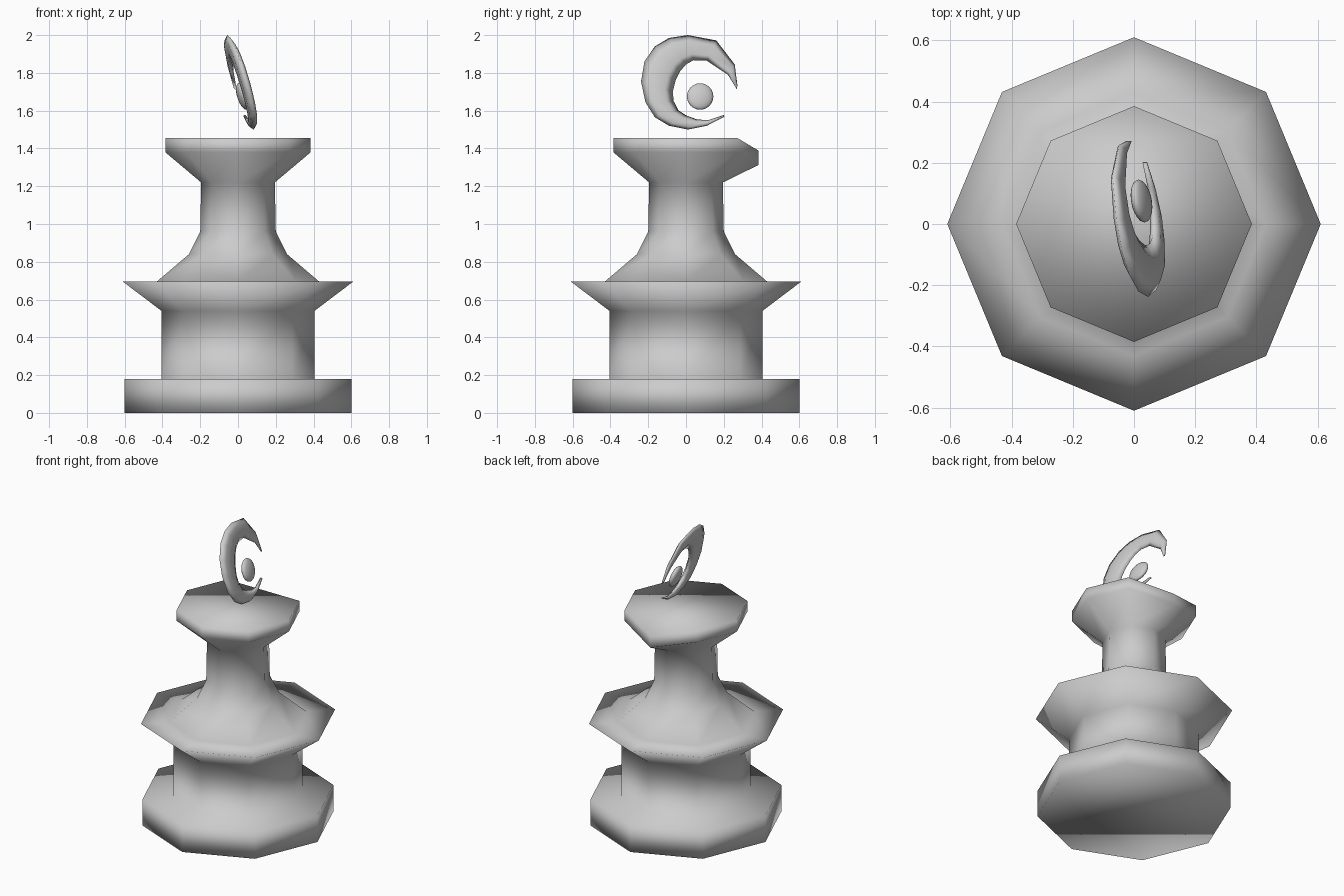
import bpy, bmesh, math
from mathutils import Vector

if "Cube" in bpy.data.objects:
    bpy.data.objects.remove(bpy.data.objects["Cube"])

SIDES = 8


def finish(name, bm):
    bmesh.ops.recalc_face_normals(bm, faces=bm.faces[:])
    mesh = bpy.data.meshes.new(name)
    bm.to_mesh(mesh)
    bm.free()
    mesh.shade_smooth()
    obj = bpy.data.objects.new(name, mesh)
    bpy.context.collection.objects.link(obj)
    return obj


def bridge(bm, a, b):
    n = len(a)
    for i in range(n):
        j = (i + 1) % n
        bm.faces.new((a[i], a[j], b[j], b[i]))


# Turned octagonal body: (radius, height) from floor to crown
profile = [(0.60, 0), (0.60, 0.18), (0.405, 0.18), (0.405, 0.54),
           (0.61, 0.695), (0.43, 0.695), (0.26, 0.84), (0.20, 0.96),
           (0.195, 1.22), (0.385, 1.38), (0.385, 1.455)]
bm = bmesh.new()
rings = []
for r, z in profile:
    rings.append([bm.verts.new((r * math.cos(math.tau * i / SIDES),
                                r * math.sin(math.tau * i / SIDES), z))
                  for i in range(SIDES)])
for a, b in zip(rings, rings[1:]):
    bridge(bm, a, b)
bm.faces.new(rings[0])

# Crown: the rear corner (index 2, +y) dips below the flat top
for ring in rings[-2:]:
    ring[2].co.z -= 0.067
top = rings[-1]
bm.faces.new(top[1:4])
bm.faces.new(top[:2] + top[3:])
finish("pedestal_body", bm)


# The emblem lies in a plane leaning to the left and turned slightly
def lean(y, z, off=0.0):
    return Vector((0.014 - 0.28 * (z - 1.75) - 0.14 * y + off, y, z))


# Crescent: outer (y, z) and inner (y, z) rim points from horn to horn
stations = [(.272, 1.735, .27, 1.712), (.258, 1.845, .222, 1.79),
            (.16, 1.972, .11, 1.865), (.01, 2.0, .04, 1.867),
            (-.09, 1.985, 0, 1.845), (-.165, 1.94, -.03, 1.81),
            (-.22, 1.86, -.055, 1.76), (-.238, 1.755, -.07, 1.70),
            (-.215, 1.645, -.065, 1.65), (-.165, 1.565, -.04, 1.602),
            (-.09, 1.52, 0, 1.575), (.01, 1.5, .06, 1.553),
            (.11, 1.52, .12, 1.55), (.203, 1.568, .20, 1.577)]
bm = bmesh.new()
sections = []
for k, (oy, oz, iy, iz) in enumerate(stations):
    t = k / (len(stations) - 1)
    thick = 0.008 + 0.018 * math.sin(math.pi * t)
    sec = []
    for i in range(6):
        a = math.tau * i / 6
        f = 0.5 - 0.5 * math.cos(a)
        sec.append(bm.verts.new(lean(oy + (iy - oy) * f, oz + (iz - oz) * f,
                                     thick * math.sin(a))))
    sections.append(sec)
for a, b in zip(sections, sections[1:]):
    bridge(bm, a, b)
bm.faces.new(sections[0])
bm.faces.new(sections[-1])
finish("crescent", bm)

# Flattened ball floating inside the crescent
bm = bmesh.new()
bmesh.ops.create_uvsphere(bm, u_segments=20, v_segments=12, radius=0.07)
for v in bm.verts:
    v.co = lean(v.co.y + 0.075, v.co.z + 1.675, v.co.x * 0.4)
finish("floating_ball", bm)
